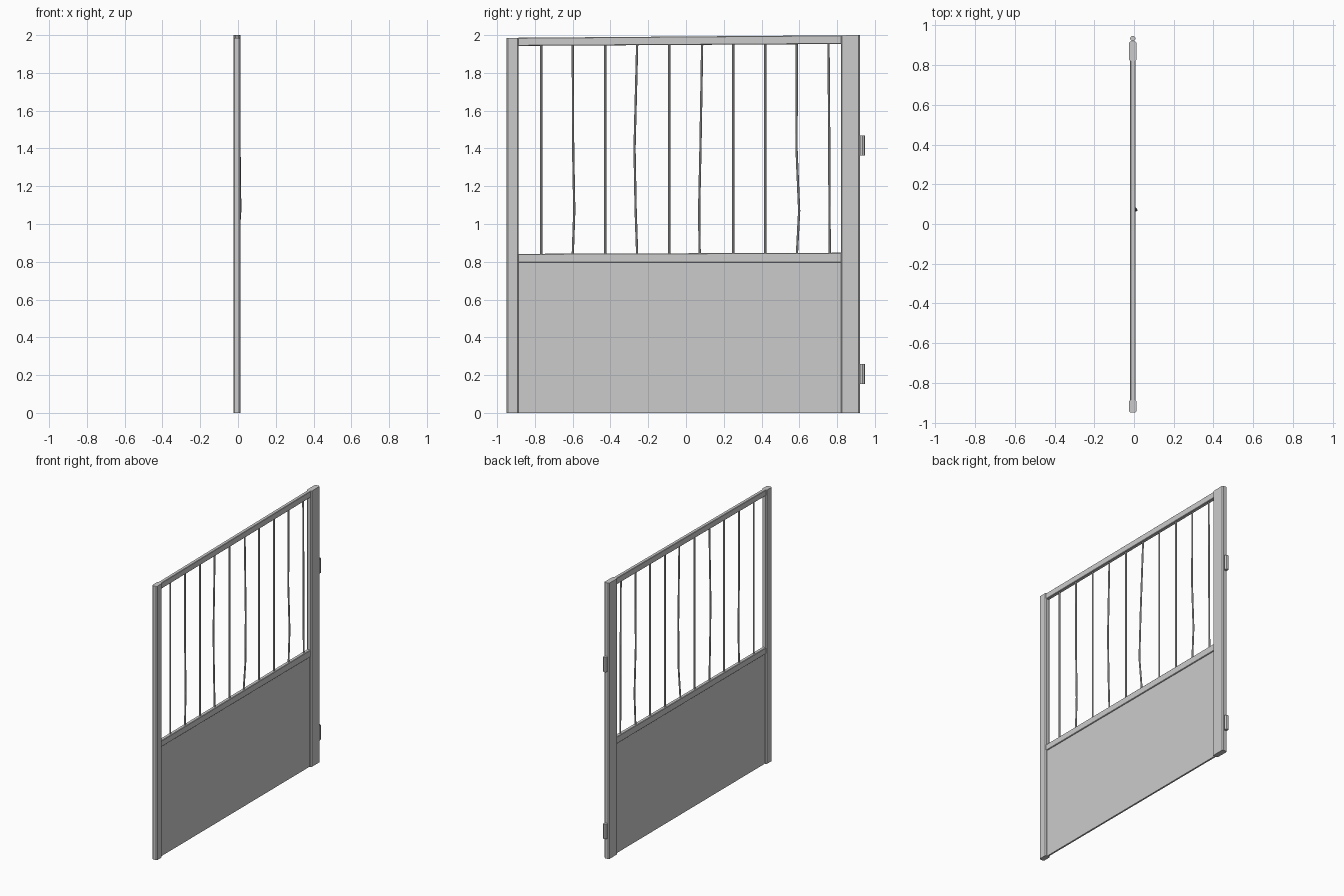
import bpy
import bmesh

cube = bpy.data.objects.get("Cube")
if cube:
    bpy.data.objects.remove(cube, do_unlink=True)

steel = bpy.data.materials.new("grey_steel")
steel.use_nodes = True
GREY = (0.6, 0.6, 0.6, 1)
steel.diffuse_color = GREY
steel.node_tree.nodes["Principled BSDF"].inputs["Base Color"].default_value = GREY

MID = -0.006            # centre plane of the gate leaf


def finish(name, bm, smooth=False):
    bmesh.ops.recalc_face_normals(bm, faces=bm.faces)
    mesh = bpy.data.meshes.new(name)
    bm.to_mesh(mesh)
    bm.free()
    mesh.materials.append(steel)
    obj = bpy.data.objects.new(name, mesh)
    bpy.context.collection.objects.link(obj)
    if smooth:
        bpy.ops.object.select_all(action='DESELECT')
        obj.select_set(True)
        bpy.context.view_layer.objects.active = obj
        bpy.ops.object.shade_smooth_by_angle()
    return obj


def beam(name, y0, y1, bottom, top, depth, chamfer=0, axis=2):
    """Box along the leaf; bottom and top are (z at y0, z at y1)."""
    bm = bmesh.new()
    bmesh.ops.create_cube(bm, size=1)
    for v in bm.verts:
        far = v.co.y > 0
        z = (top if v.co.z > 0 else bottom)[far]
        v.co = (MID + v.co.x * depth, y1 if far else y0, z)
    if chamfer:
        edges = [e for e in bm.edges
                 if abs((e.verts[0].co - e.verts[1].co).normalized()[axis]) > 0.9]
        bmesh.ops.bevel(bm, geom=edges, offset=chamfer, segments=1, affect='EDGES')
    return finish(name, bm)


def tube(name, points, radius, sides, smooth=False):
    """Rod through (x, y, z) points, with level rings and closed ends."""
    bm = bmesh.new()
    rings = []
    for p in points:
        ring = bmesh.ops.create_circle(bm, segments=sides, radius=radius)["verts"]
        bmesh.ops.translate(bm, verts=ring, vec=p)
        rings.append(ring)
    for a, b in zip(rings, rings[1:]):
        for i in range(sides):
            j = (i + 1) % sides
            bm.faces.new((a[i], a[j], b[j], b[i]))
    bm.faces.new(rings[0])
    bm.faces.new(rings[-1])
    return finish(name, bm, smooth)


# Upright posts
beam("latch_post", -0.95, -0.886, (0, 0), (1.985, 1.986), 0.038, 0.007)
beam("hinge_post", 0.82, 0.92, (0, 0), (1.999, 2.0), 0.038, 0.007)

# Horizontal rails and lower sheet
beam("top_rail", -0.89, 0.83, (1.943, 1.953), (1.986, 1.999), 0.026, 0.003, axis=1)
beam("middle_rail", -0.89, 0.83, (0.797, 0.797), (0.842, 0.848), 0.026, 0.003, axis=1)
beam("lower_panel", -0.89, 0.83, (0, 0), (0.8, 0.8), 0.012)

# Bars: spacing 0.17, with sideways bends at four heights for the dented ones
HEIGHTS = (0.835, 1.07, 1.4, 1.955)
BENDS = {
    1: (-0.002, 0.006, 0.0, -0.002),
    3: (0.0, -0.008, -0.014, 0.0),
    5: (-0.008, -0.011, -0.004, 0.005),
    8: (-0.002, 0.01, -0.004, -0.002),
    9: (0.003, 0.001, 0.0, -0.004),
}
for n in range(10):
    y = -0.767 + n * 0.1695
    bends = BENDS.get(n, (0, 0, 0, 0))
    points = []
    for i, (z, dy) in enumerate(zip(HEIGHTS, bends)):
        push = (0.018 if i == 1 else 0.014) if n == 5 and i in (1, 2) else 0
        points.append((MID + push, y + dy, z))
    tube(f"bar_{n + 1}", points, 0.006, 8, True)

# Hinge barrels
for name, z in (("lower_hinge", 0.152), ("upper_hinge", 1.362)):
    tube(name, [(MID, 0.934, z), (MID, 0.934, z + 0.106)], 0.0135, 12, True)
